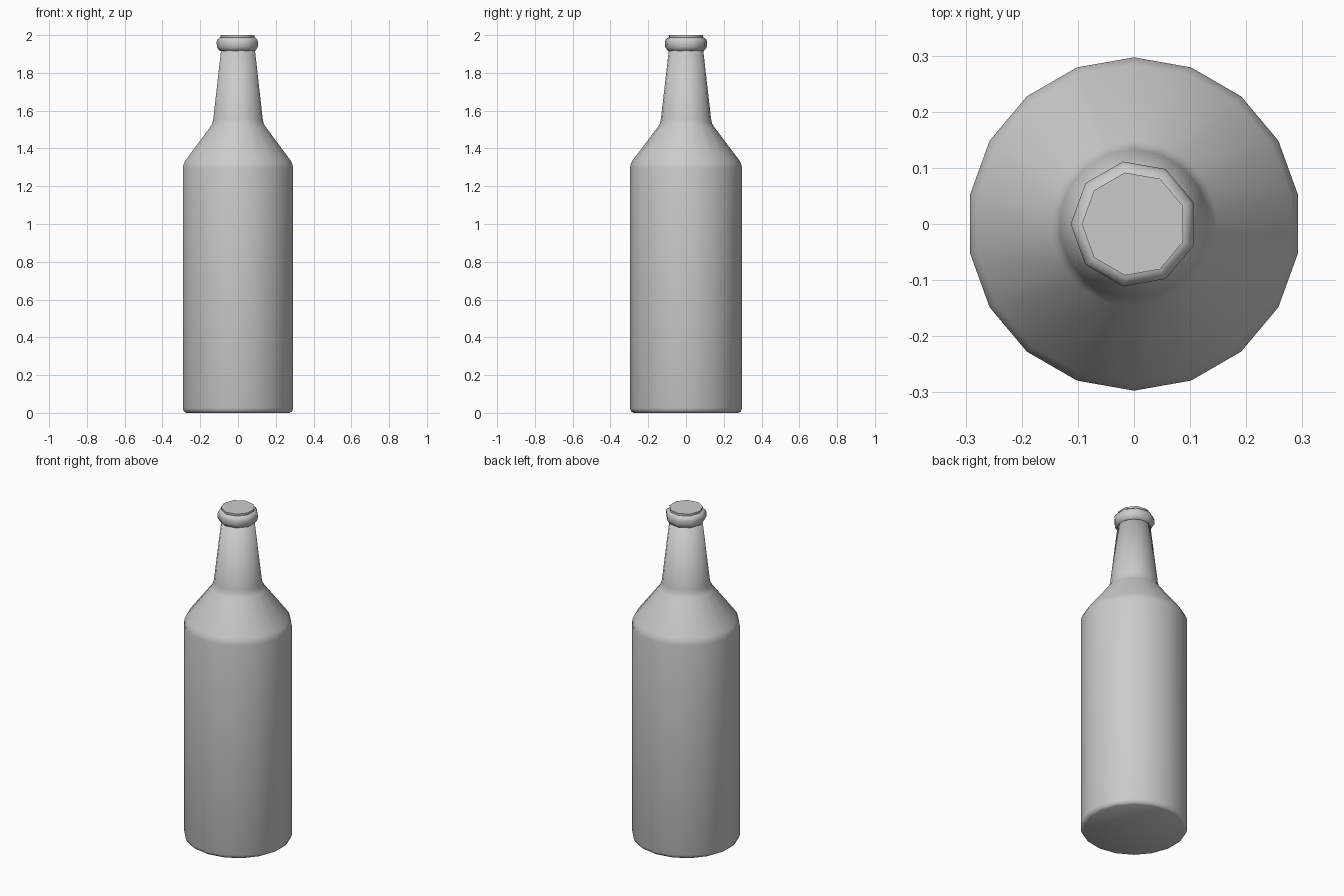
import bpy
import bmesh
from math import cos, sin, tau, pi

cube = bpy.data.objects.get("Cube")
if cube:
    bpy.data.objects.remove(cube, do_unlink=True)

grey = bpy.data.materials.new("plain_grey")
grey.use_nodes = True
colour = (0.6, 0.6, 0.6, 1)
grey.diffuse_color = colour
grey.node_tree.nodes["Principled BSDF"].inputs["Base Color"].default_value = colour


def lathe(name, profile, sides, start):
    """Turn a (radius, height) profile into a closed solid."""
    bm = bmesh.new()
    rings = []
    for r, z in profile:
        angles = [start + tau * i / sides for i in range(sides)]
        rings.append([bm.verts.new((r * cos(a), r * sin(a), z)) for a in angles])
    for low, high in zip(rings, rings[1:]):
        for i in range(sides):
            j = (i + 1) % sides
            bm.faces.new((low[i], low[j], high[j], high[i]))
    bm.faces.new(rings[0][::-1])
    bm.faces.new(rings[-1])
    for face in bm.faces:
        face.smooth = True
    mesh = bpy.data.meshes.new(name)
    bm.to_mesh(mesh)
    bm.free()
    mesh.materials.append(grey)
    obj = bpy.data.objects.new(name, mesh)
    bpy.context.collection.objects.link(obj)
    return obj


# Body, shoulder and tapering neck
lathe("bottle_body", [
    (0.277, 0), (0.291, 0.008), (0.297, 0.025),
    (0.297, 1.295), (0.293, 1.315), (0.284, 1.335),
    (0.148, 1.515), (0.139, 1.53), (0.133, 1.555),
    (0.09, 1.93)], 18, pi / 2)

# Rounded collar around the mouth
lathe("lip_ring", [
    (0.09, 1.915), (0.1, 1.919), (0.112, 1.938),
    (0.113, 1.965), (0.108, 1.978), (0.096, 1.987)], 9, pi)

# Flat stopper closing the mouth
cap = lathe("mouth_cap", [(0.091, 1.975), (0.093, 2)], 9, pi)

# Crisp rim on the stopper only
bpy.ops.object.select_all(action='DESELECT')
cap.select_set(True)
bpy.context.view_layer.objects.active = cap
bpy.ops.object.shade_smooth_by_angle(angle=pi / 4)
